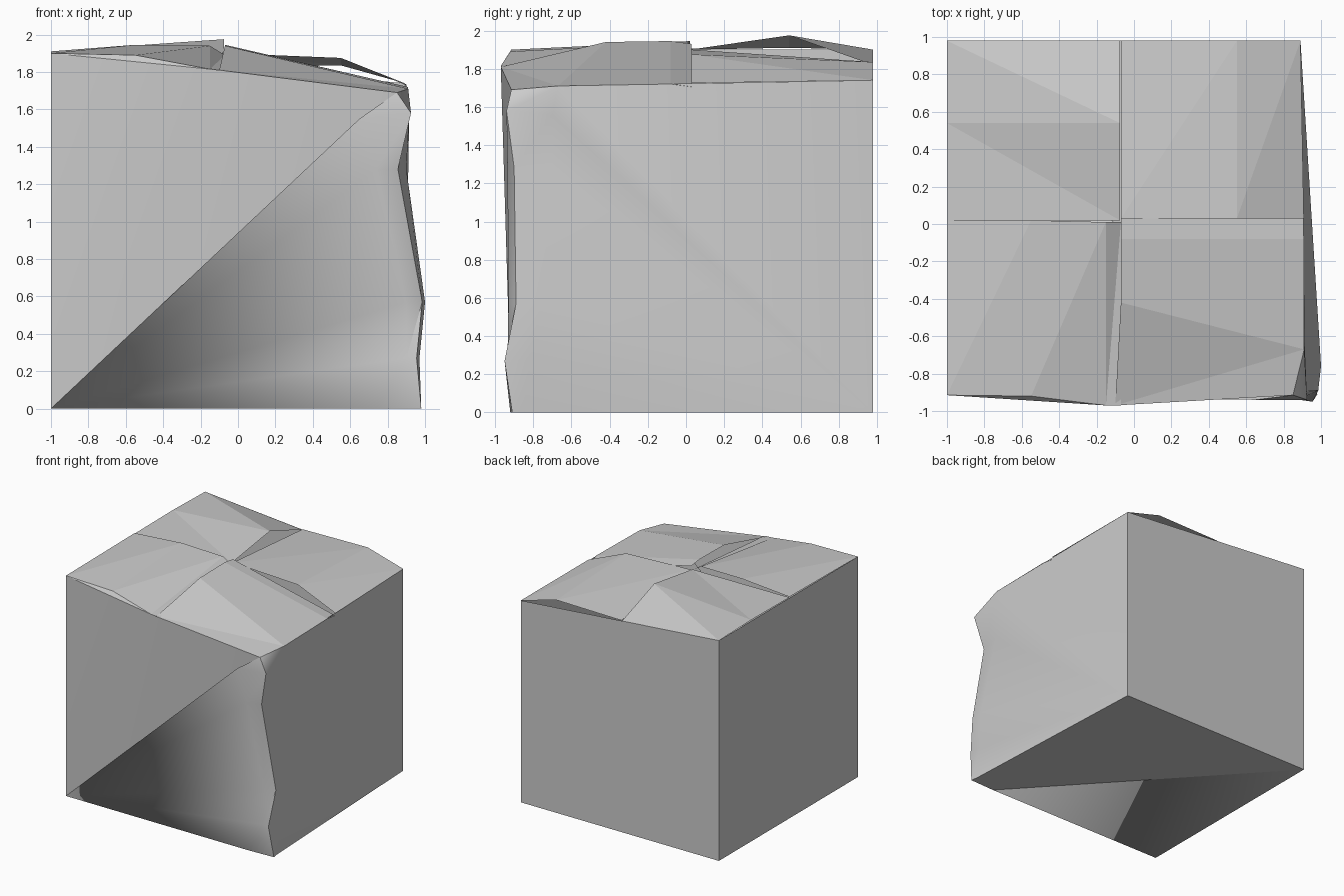
import bpy
import bmesh
from math import radians
from mathutils import Vector

if "Cube" in bpy.data.objects:
    bpy.data.objects.remove(bpy.data.objects["Cube"], do_unlink=True)

# One plain card colour
card = bpy.data.materials.new("grey_card")
card.use_nodes = True
card.diffuse_color = (0.6, 0.6, 0.6, 1)
card.node_tree.nodes["Principled BSDF"].inputs["Base Color"].default_value = card.diffuse_color

MIDDLE = Vector((0, 0, 0.9))


def add_fan(bm, points):
    """Triangles spreading from the first point over the rest."""
    verts = [bm.verts.new(p) for p in points]
    for second, third in zip(verts[1:], verts[2:]):
        bm.faces.new((verts[0], second, third))


def add_strip(bm, column_a, column_b):
    """A triangulated band joining two columns of points."""
    side_a = [bm.verts.new(p) for p in column_a]
    side_b = [bm.verts.new(p) for p in column_b]
    for a0, a1, b0, b1 in zip(side_a, side_a[1:], side_b, side_b[1:]):
        bm.faces.new((a0, a1, b1))
        bm.faces.new((a0, b1, b0))


def make_object(name, bm):
    """Weld the mesh, turn its faces outward and link it."""
    bmesh.ops.remove_doubles(bm, verts=bm.verts, dist=0.001)
    bm.normal_update()
    for face in bm.faces:
        if face.normal.dot(face.calc_center_median() - MIDDLE) < 0:
            face.normal_flip()
    bm.normal_update()
    mesh = bpy.data.meshes.new(name)
    mesh.materials.append(card)
    bm.to_mesh(mesh)
    bm.free()
    obj = bpy.data.objects.new(name, mesh)
    bpy.context.scene.collection.objects.link(obj)
    return obj


# Corners shared by the walls, floor and flaps
front_left_low, front_left_top = (-1, -0.915, 0), (-1, -0.915, 1.9)
back_left_low, back_left_top = (-1, 0.98, 0), (-1, 0.98, 1.9)
back_right_low, back_right_top = (0.89, 0.98, 0), (0.89, 0.98, 1.74)
front_middle_top = (-0.1, -0.97, 1.81)
front_right_top = (0.85, -0.915, 1.69)
right_front_top = (0.91, -0.67, 1.71)

# Crushed corner: three wavy columns running upward
front_crease = [(0.74, -0.92, 0), (0.9, -0.935, 0.27), (0.9, -0.93, 0.57),
                (0.74, -0.935, 1.28), (0.65, -0.94, 1.55)]
corner_edge = [(0.98, -0.91, 0), (0.955, -0.95, 0.27), (0.985, -0.89, 0.57),
               (0.855, -0.9, 1.28), (0.925, -0.94, 1.58)]
right_crease = [(0.97, -0.85, 0), (0.97, -0.82, 0.27), (1, -0.76, 0.57),
                (0.9, -0.7, 1.28), (0.915, -0.7, 1.56)]

# Box body
box = bmesh.new()
add_fan(box, [front_left_low, *front_crease, front_right_top, front_middle_top, front_left_top])
add_strip(box, front_crease, corner_edge)
add_strip(box, corner_edge, right_crease)
add_fan(box, [corner_edge[-1], front_crease[-1], front_right_top, right_front_top, right_crease[-1]])
add_fan(box, [back_right_low, *right_crease, right_front_top, back_right_top])
add_fan(box, [back_left_low, back_left_top, back_right_top, back_right_low])
add_fan(box, [back_left_low, back_left_top, front_left_top, front_left_low])
add_fan(box, [back_left_low, front_left_low, front_crease[0], corner_edge[0],
              right_crease[0], back_right_low])
body = make_object("box_body", box)

# Soft dents, crisp box edges; the front wall rolls softly into the floor
mesh = body.data
mesh.shade_smooth()
finish = bmesh.new()
finish.from_mesh(mesh)
for edge in finish.edges:
    low = all(v.co.z < 0.001 for v in edge.verts)
    if low:
        edge.smooth = all(v.co.y < -0.912 for v in edge.verts)
    elif edge.is_manifold:
        edge.smooth = edge.calc_face_angle() < radians(40)
finish.to_mesh(mesh)
finish.free()


def make_flap(name, outer, inner, extra=None):
    """A folded top flap between two edges, plus an optional torn corner."""
    bm = bmesh.new()
    add_strip(bm, outer, inner)
    if extra:
        add_fan(bm, extra)
    return make_object(name, bm)


# Four folded flaps overlapping like a pinwheel
make_flap("back_flap",
          [back_left_top, (-1, 0.54, 1.91), (-1, 0.02, 1.905)],
          [(-0.075, 0.98, 1.82), (-0.075, 0.54, 1.975), (-0.075, 0.02, 1.9)])
make_flap("right_flap",
          [back_right_top, (0.55, 0.98, 1.835), (-0.07, 0.98, 1.825)],
          [(0.908, 0.03, 1.725), (0.55, 0.03, 1.875), (-0.07, 0.03, 1.9)])
make_flap("front_flap",
          [front_middle_top, (-0.07, -0.42, 1.94), (-0.07, -0.08, 1.945), (-0.07, 0.03, 1.93)],
          [front_right_top, right_front_top, (0.908, -0.08, 1.72), (0.905, 0.03, 1.705)])
fold_front = (-0.55, -0.92, 1.89)
make_flap("left_flap",
          [front_left_top, fold_front, (-0.15, -0.97, 1.815), (-0.07, -0.97, 1.81)],
          [(-1, 0.02, 1.91), (-0.55, 0.02, 1.945), (-0.15, 0.01, 1.94), (-0.07, 0.01, 1.89)],
          extra=[front_left_top, fold_front, (-0.15, -0.97, 1.815)])
